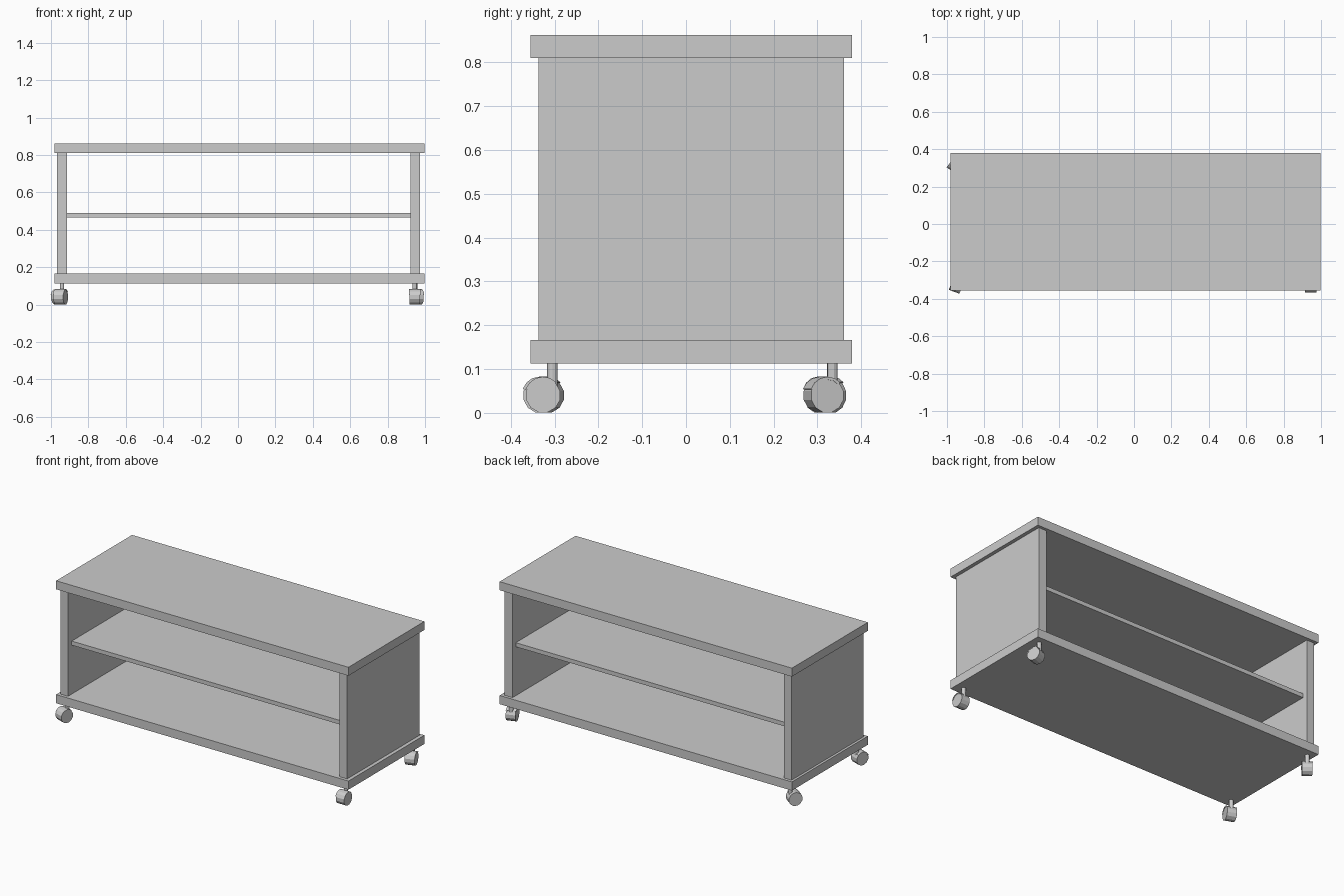
import bpy
import bmesh
from math import cos, sin, radians
from mathutils import Matrix, Vector

cube = bpy.data.objects.get("Cube")
if cube:
    bpy.data.objects.remove(cube, do_unlink=True)

GREY = (0.6, 0.6, 0.6, 1)
mat = bpy.data.materials.new("plain grey")
mat.use_nodes = True
mat.diffuse_color = GREY
mat.node_tree.nodes["Principled BSDF"].inputs["Base Color"].default_value = GREY


def finish(name, bm):
    bmesh.ops.recalc_face_normals(bm, faces=bm.faces)
    mesh = bpy.data.meshes.new(name)
    bm.to_mesh(mesh)
    bm.free()
    mesh.materials.append(mat)
    obj = bpy.data.objects.new(name, mesh)
    bpy.context.collection.objects.link(obj)
    return obj


def board(name, low, high):
    low, high = Vector(low), Vector(high)
    bm = bmesh.new()
    bmesh.ops.create_cube(bm, size=1)
    bmesh.ops.scale(bm, vec=high - low, verts=bm.verts)
    bmesh.ops.translate(bm, vec=(low + high) / 2, verts=bm.verts)
    return finish(name, bm)


def cylinder(name, radius, length, sides, matrix):
    bm = bmesh.new()
    bmesh.ops.create_cone(bm, cap_ends=True, segments=sides, radius1=radius,
                          radius2=radius, depth=length, matrix=matrix)
    return finish(name, bm)


def hood(name, inner, outer, width, start, end, matrix):
    # Arc section in the wheel plane, extruded along the axle (local x)
    steps = 5
    angles = [radians(start + (end - start) * i / steps) for i in range(steps + 1)]
    ring = [(r * cos(a), r * sin(a)) for r, run in
            ((outer, angles), (inner, angles[::-1])) for a in run]
    bm = bmesh.new()
    face = bm.faces.new([bm.verts.new((-width / 2, y, z)) for y, z in ring])
    grown = bmesh.ops.extrude_face_region(bm, geom=[face])
    moved = [v for v in grown["geom"] if isinstance(v, bmesh.types.BMVert)]
    bmesh.ops.translate(bm, vec=(width, 0, 0), verts=moved)
    bmesh.ops.transform(bm, matrix=matrix, verts=bm.verts)
    return finish(name, bm)


# Boards of the open cabinet
board("top_board", (-0.982, -0.355, 0.81), (0.996, 0.379, 0.862))
board("bottom_board", (-0.982, -0.355, 0.113), (0.996, 0.379, 0.166))
board("right_side_panel", (-0.967, -0.336, 0.166), (-0.915, 0.361, 0.81))
board("left_side_panel", (0.921, -0.336, 0.166), (0.974, 0.361, 0.81))
board("middle_shelf", (-0.915, -0.30, 0.465), (0.921, 0.33, 0.49))

# Casters, each swivelled by its own angle
R = 0.04
casters = {
    "front_left": (0.945, -0.305, 0),
    "front_right": (-0.941, -0.305, -20),
    "back_left": (0.948, 0.334, 18),
    "back_right": (-0.941, 0.334, -37),
}
for corner, (x, y, turn) in casters.items():
    swivel = Matrix.Translation((x, y, 0)) @ Matrix.Rotation(radians(turn), 4, 'Z')
    hub = swivel @ Matrix.Translation((0, -0.021, R))
    axle = hub @ Matrix.Rotation(radians(90), 4, 'Y') @ Matrix.Rotation(radians(15), 4, 'Z')
    cylinder(corner + "_caster_wheel", R, 0.056, 12, axle)
    hood(corner + "_caster_hood", 0.036, 0.0425, 0.06, 45, 160, hub)
    cylinder(corner + "_caster_post", 0.012, 0.06, 12,
             swivel @ Matrix.Translation((0, 0, 0.085)))
